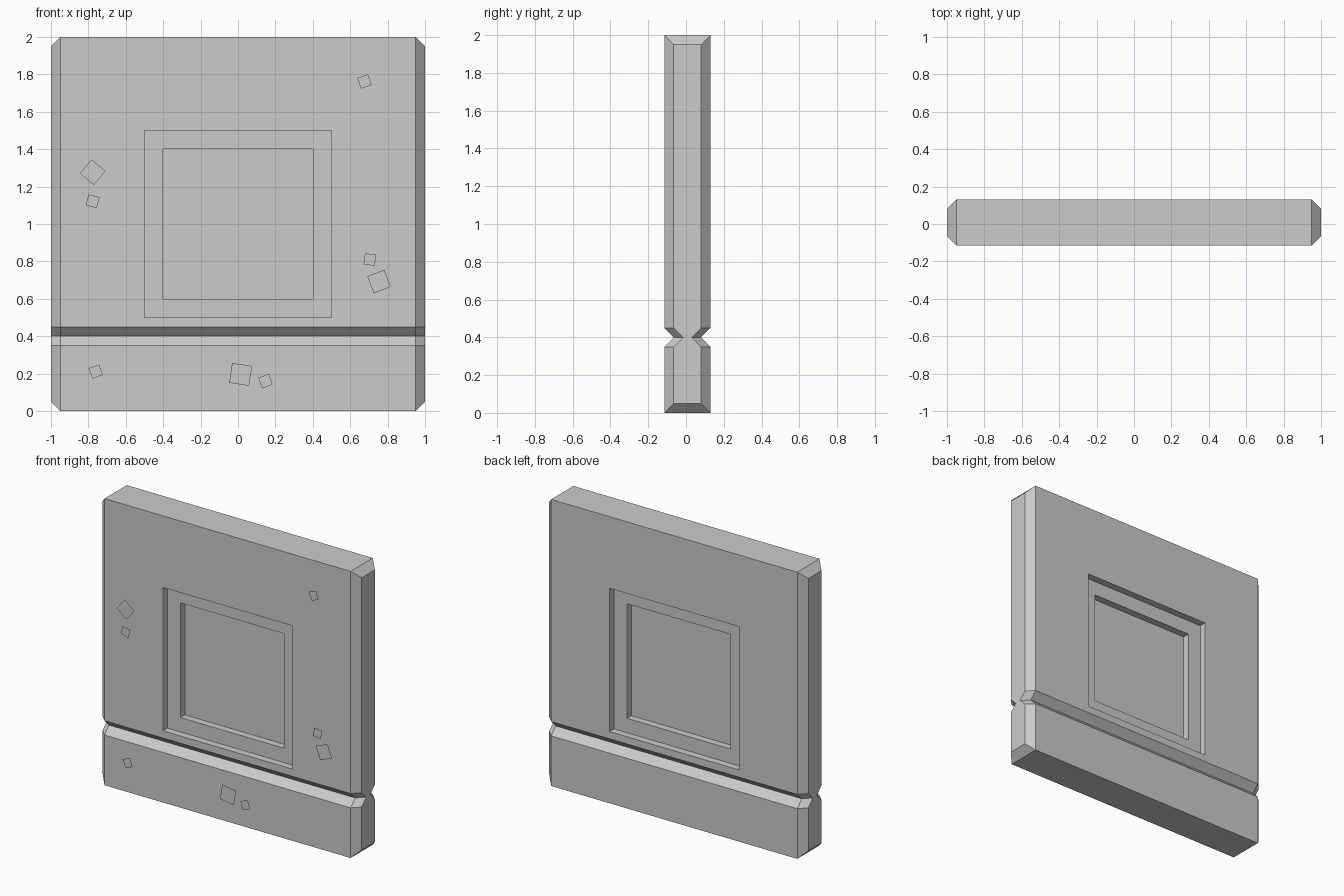
import bpy, bmesh
from mathutils import Matrix, Vector
from math import radians

if "Cube" in bpy.data.objects:
    bpy.data.objects.remove(bpy.data.objects["Cube"])

FRONT, BACK = -0.115, 0.13
MID, HALF = (FRONT + BACK) / 2, (BACK - FRONT) / 2
CHAMFER, GROOVE, STEP = 0.05, 0.05, 0.05


def make_object(name, bm):
    mesh = bpy.data.meshes.new(name)
    bm.to_mesh(mesh)
    bm.free()
    obj = bpy.data.objects.new(name, mesh)
    bpy.context.collection.objects.link(obj)
    return obj


def section(bm, x, inset):
    """Closed side profile: front edge upwards, then back edge downwards."""
    h = HALF - inset
    rows = [(h, inset), (h, 0.35), (h - GROOVE, 0.4), (h, 0.45), (h, 2 - inset)]
    pts = [(MID - y, z) for y, z in rows] + [(MID + y, z) for y, z in reversed(rows)]
    return [bm.verts.new((x, y, z)) for y, z in pts]


# wall slab: lofted grooved profile with chamfered ends
bm = bmesh.new()
rings = [section(bm, x, i) for x, i in
         [(-1, CHAMFER), (-0.95, 0), (0.95, 0), (1, CHAMFER)]]
panels = []
for k, (a, b) in enumerate(zip(rings, rings[1:])):
    for i in range(10):
        j = (i + 1) % 10
        f = bm.faces.new((a[i], b[i], b[j], a[j]))
        if k == 1 and i in (3, 5):
            panels.append((f, -1 if i == 3 else 1))
for ring in (rings[0], rings[-1]):
    for i in range(4):
        bm.faces.new((ring[i], ring[i + 1], ring[8 - i], ring[9 - i]))
bmesh.ops.recalc_face_normals(bm, faces=bm.faces[:])

# stepped square recess on the front and back
for face, side in panels:
    for half, depth in [(0.5, 0), (0.5, STEP), (0.4, STEP), (0.4, 2 * STEP)]:
        bmesh.ops.inset_individual(bm, faces=[face], thickness=0.01)
        for v in face.verts:
            v.co = Vector((half if v.co.x > 0 else -half,
                           MID + side * (HALF - depth),
                           1 + (half if v.co.z > 1 else -half)))
make_object("wall_panel", bm)

# small flat surface patches just in front of the wall: x, z, size, angle
patches = [(0.676, 1.762, 0.06, 19), (-0.777, 1.277, 0.097, -40),
           (-0.777, 1.122, 0.06, -15), (0.705, 0.81, 0.06, -7.5),
           (0.754, 0.692, 0.097, 21), (-0.761, 0.211, 0.06, 20),
           (0.014, 0.196, 0.107, -8.5), (0.147, 0.16, 0.06, 20)]
bm = bmesh.new()
for x, z, size, angle in patches:
    m = (Matrix.Translation((x, -0.13, z)) @ Matrix.Rotation(radians(90), 4, 'X')
         @ Matrix.Rotation(radians(angle), 4, 'Z'))
    bmesh.ops.create_grid(bm, x_segments=1, y_segments=1, size=size / 2, matrix=m)
make_object("surface_patches", bm)
